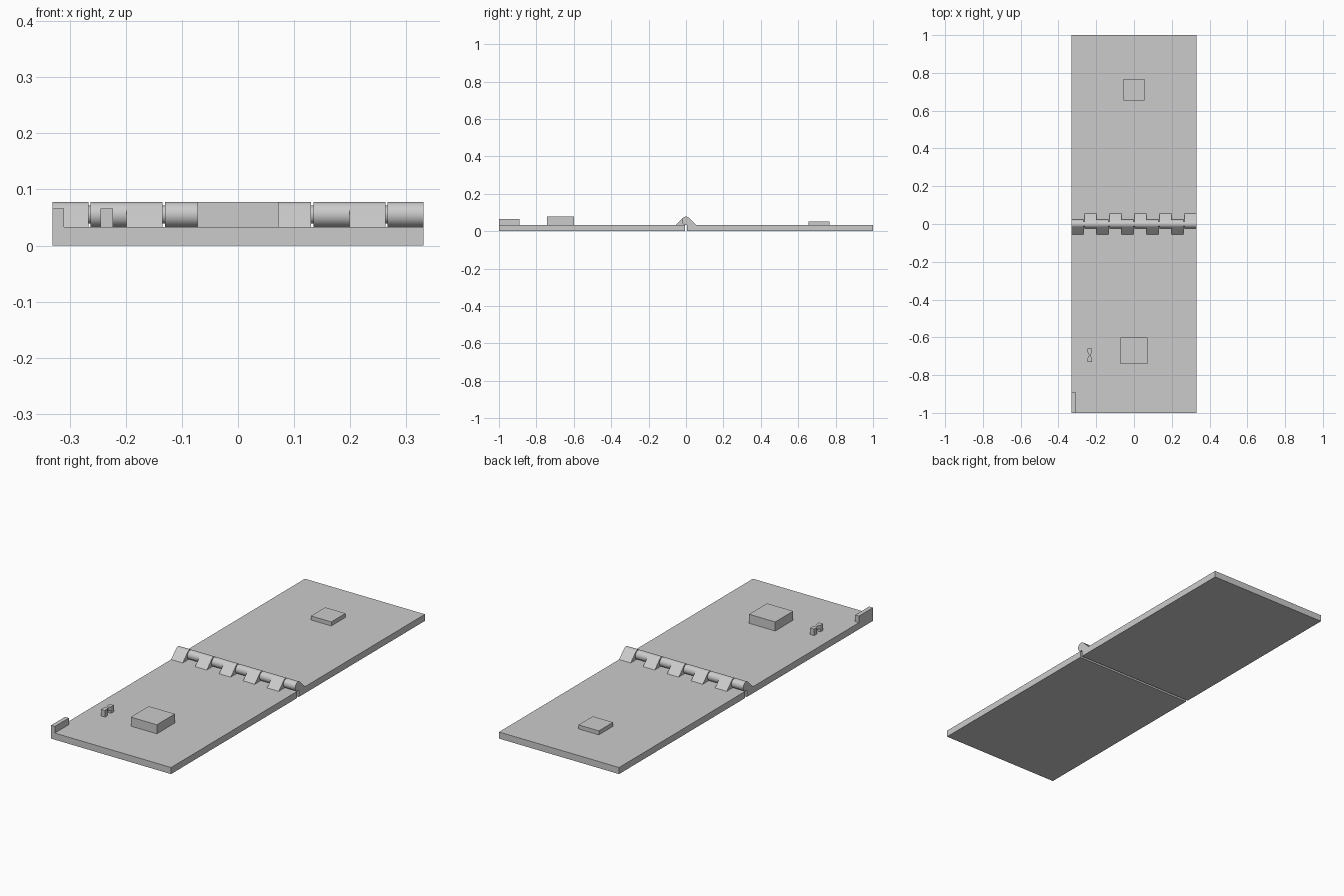
import bpy, bmesh, math

cube = bpy.data.objects.get("Cube")
if cube:
    bpy.data.objects.remove(cube, do_unlink=True)

HALF_W = 0.331      # half width of the leaves
TOP = 0.033         # leaf thickness
AXIS_Z, RADIUS = 0.0555, 0.0225
COUNT = 10          # hinge knuckles

grey = bpy.data.materials.new("plain grey")
grey.use_nodes = True
colour = (0.6, 0.6, 0.6, 1)
grey.diffuse_color = colour
grey.node_tree.nodes["Principled BSDF"].inputs["Base Color"].default_value = colour


def prism(name, profile, start, depth, axis="x", smooth=False):
    """Extrude a 2D outline along x (outline in y, z) or z (outline in x, y)."""
    bm = bmesh.new()
    place = (lambda p: (start, *p)) if axis == "x" else (lambda p: (*p, start))
    face = bm.faces.new([bm.verts.new(place(p)) for p in profile])
    ext = bmesh.ops.extrude_face_region(bm, geom=[face])
    moved = [v for v in ext["geom"] if isinstance(v, bmesh.types.BMVert)]
    bmesh.ops.translate(bm, verts=moved, vec=(depth, 0, 0) if axis == "x" else (0, 0, depth))
    bmesh.ops.recalc_face_normals(bm, faces=bm.faces)
    mesh = bpy.data.meshes.new(name)
    bm.to_mesh(mesh)
    bm.free()
    mesh.materials.append(grey)
    obj = bpy.data.objects.new(name, mesh)
    bpy.context.collection.objects.link(obj)
    if smooth:
        bpy.ops.object.select_all(action="DESELECT")
        obj.select_set(True)
        bpy.context.view_layer.objects.active = obj
        bpy.ops.object.shade_smooth_by_angle(angle=math.radians(30))
    return obj


def box(name, x0, x1, y0, y1, z0, z1):
    return prism(name, [(x0, y0), (x1, y0), (x1, y1), (x0, y1)], z0, z1 - z0, "z")


def arc(radius, a0, a1, steps):
    angles = [math.radians(a0 + (a1 - a0) * i / steps) for i in range(steps + 1)]
    return [(radius * math.cos(a), AXIS_Z + radius * math.sin(a)) for a in angles]


# Two leaves with a narrow gap under the hinge
box("front_leaf", -HALF_W, HALF_W, -1, -0.006, 0, TOP)
box("back_leaf", -HALF_W, HALF_W, 0.006, 1, 0, TOP)

# Knuckles: round barrel with a sloped foot, alternating front and back
pitch = 2 * HALF_W / COUNT
foot = RADIUS * math.sqrt(2) + AXIS_Z - TOP
teardrop = arc(RADIUS, 45, 270, 30) + [(foot, TOP)]
for i in range(COUNT):
    front = i % 2 == 0
    side = -1 if front else 1
    x0 = -HALF_W + i * pitch + (0 if front else 0.002)
    prism(("front" if front else "back") + "_knuckle_" + str(i // 2 + 1),
          [(side * y, z) for y, z in teardrop], x0, pitch - 0.002, smooth=True)

# Pin through the knuckles
prism("hinge_pin", arc(0.016, 0, 350, 35), -HALF_W + 0.001, 2 * HALF_W - 0.002, smooth=True)

# Raised blocks and the corner tab
box("front_block", -0.072, 0.072, -0.742, -0.6, TOP, 0.078)
box("back_block", -0.056, 0.056, 0.655, 0.767, TOP, 0.053)
box("corner_tab", -HALF_W, -0.31, -1, -0.89, TOP, 0.066)

# Small clip: two posts joined by a waisted bridge
CX, CY = -0.234, -0.695
for name, s in (("front_post", -1), ("back_post", 1)):
    y0, y1 = sorted((CY + s * 0.014, CY + s * 0.035))
    box(name, CX - 0.011, CX + 0.011, y0, y1, TOP, 0.066)
waist = [(-0.011, -0.014), (0.011, -0.014), (0.003, 0), (0.011, 0.014), (-0.011, 0.014), (-0.003, 0)]
prism("clip_bridge", [(CX + x, CY + y) for x, y in waist], 0.048, 0.018, "z")
